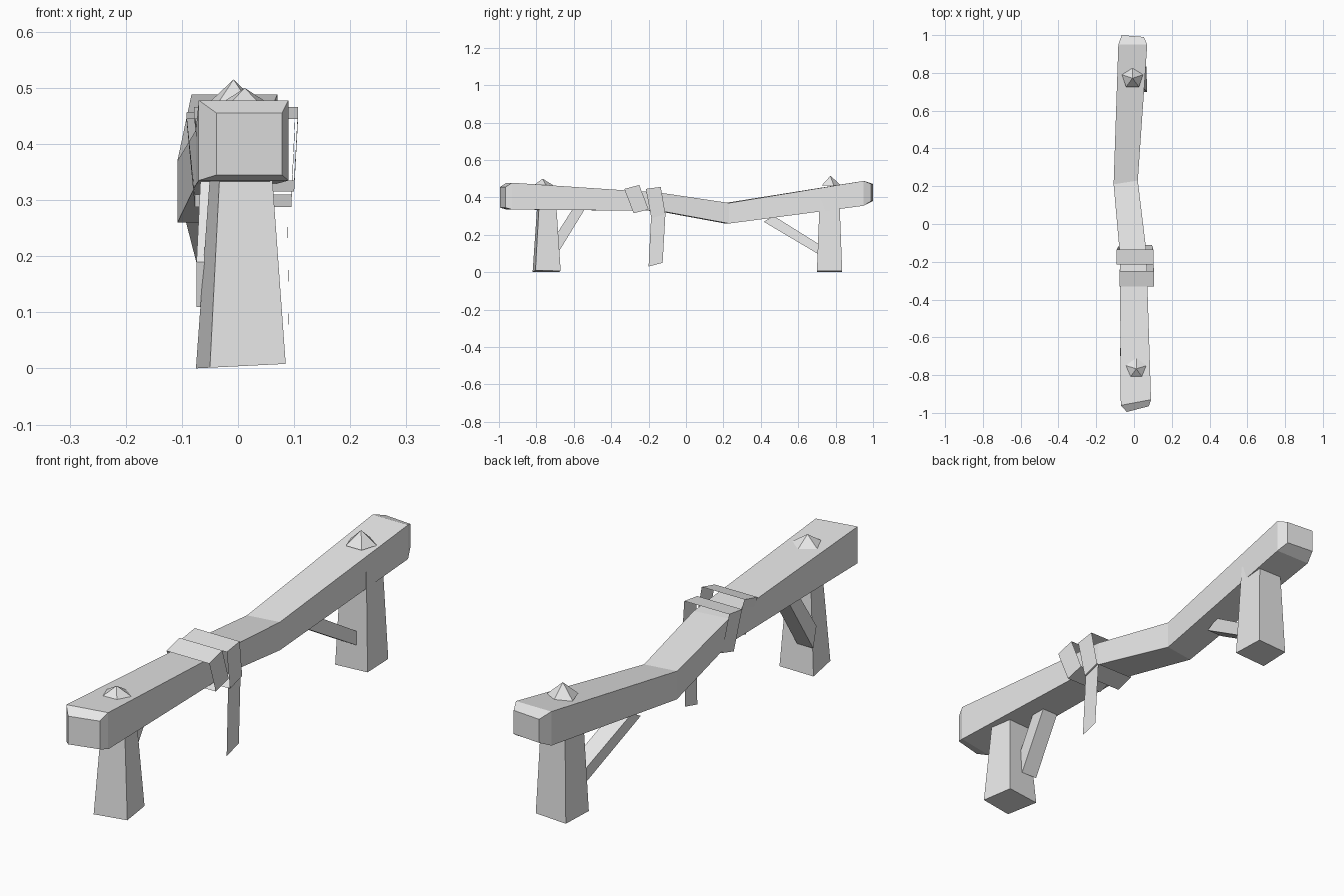
import bpy
import bmesh
from mathutils import Vector

old = bpy.data.objects.get("Cube")
if old:
    bpy.data.objects.remove(old, do_unlink=True)

grey = bpy.data.materials.new("plain grey")
grey.use_nodes = True
grey.diffuse_color = (0.8, 0.8, 0.8, 1)
grey.node_tree.nodes["Principled BSDF"].inputs["Base Color"].default_value = grey.diffuse_color


def finish(name, bm):
    bmesh.ops.recalc_face_normals(bm, faces=bm.faces)
    mesh = bpy.data.meshes.new(name)
    bm.to_mesh(mesh)
    bm.free()
    mesh.materials.append(grey)
    obj = bpy.data.objects.new(name, mesh)
    bpy.context.collection.objects.link(obj)


def loft(name, rings, caps=True):
    """Skin a list of closed rings, with or without end caps."""
    bm = bmesh.new()
    rows = [[bm.verts.new(p) for p in ring] for ring in rings]
    n = len(rows[0])
    for a, b in zip(rows, rows[1:]):
        for i in range(n):
            j = (i + 1) % n
            bm.faces.new((a[i], a[j], b[j], b[i]))
    if caps:
        bm.faces.new(rows[0])
        bm.faces.new(rows[-1])
    finish(name, bm)


def section(yl, yr, xl, xr, zb, zt):
    """Upright four-corner ring, its left and right edges at their own depth."""
    return [(xl, yl, zb), (xr, yr, zb), (xr, yr, zt), (xl, yl, zt)]


# Crooked beam with chamfered ends
loft("beam", [
    section(-0.995, -0.965, -0.038, 0.078, 0.345, 0.455),
    section(-0.96, -0.93, -0.07, 0.09, 0.335, 0.478),
    section(-0.16, -0.14, -0.075, 0.065, 0.328, 0.425),
    section(0.21, 0.23, -0.108, 0.02, 0.26, 0.37),
    section(0.95, 0.95, -0.083, 0.07, 0.355, 0.488),
    section(1.0, 0.99, -0.065, 0.052, 0.38, 0.472),
])


# Tapered legs, slightly twisted about the upright
def leg(name, base, top_z, taper):
    mid = sum((Vector((x, y, 0)) for x, y in base), Vector()) / 4
    foot = [Vector((x, y, 0.004 + 0.05 * x)) for x, y in base]
    top = [mid + (p - mid) * taper for p in foot]
    for p in top:
        p.z = top_z
    loft(name, [foot, top])


leg("front_leg", [(-0.05, -0.82), (0.085, -0.805), (0.065, -0.67), (-0.075, -0.68)], 0.38, 0.66)
leg("back_leg", [(-0.07, 0.70), (0.07, 0.70), (0.065, 0.835), (-0.065, 0.835)], 0.39, 0.78)


# Diagonal braces between legs and beam
def brace(name, low, high, low_x, high_x, width):
    rings = []
    for (a, b), x in ((low, low_x), (high, high_x)):
        rings.append([(x, *a), (x + width, *a), (x + width, *b), (x, *b)])
    loft(name, rings)


brace("front_brace", ((-0.68, 0.11), (-0.70, 0.19)), ((-0.53, 0.355), (-0.595, 0.355)),
      -0.074, -0.066, 0.07)
brace("back_brace", ((0.71, 0.095), (0.71, 0.15)), ((0.415, 0.27), (0.47, 0.30)),
      -0.05, -0.095, 0.07)


# Thin straps wrapped loosely round the beam
def strap(name, left, right, top, bottom):
    rings = []
    for (ty, tz), (by, bz) in zip(top, bottom):
        rings.append([(left, ty, tz), (right, ty, tz), (right - 0.007, by, bz),
                      (left + 0.015, by, bz)])
    loft(name, rings, caps=False)


strap("front_strap", -0.078, 0.107, ((-0.33, 0.445), (-0.25, 0.466)), ((-0.28, 0.315), (-0.2, 0.335)))
strap("back_strap", -0.092, 0.102, ((-0.215, 0.445), (-0.135, 0.456)), ((-0.185, 0.288), (-0.11, 0.31)))

# Loose end hanging from the strap
bm = bmesh.new()
bm.faces.new([bm.verts.new(p) for p in (
    (0.088, -0.187, 0.29), (0.088, -0.11, 0.31), (0.091, -0.125, 0.05), (0.091, -0.2, 0.03))])
finish("strap_end", bm)


# Five-sided peg heads
def peg(name, centre, height):
    bm = bmesh.new()
    bmesh.ops.create_cone(bm, cap_ends=True, segments=5, radius1=0.058, radius2=0, depth=height)
    bmesh.ops.translate(bm, verts=bm.verts, vec=centre)
    finish(name, bm)


peg("front_peg", (0.012, -0.767, 0.482), 0.036)
peg("back_peg", (-0.008, 0.772, 0.489), 0.052)
